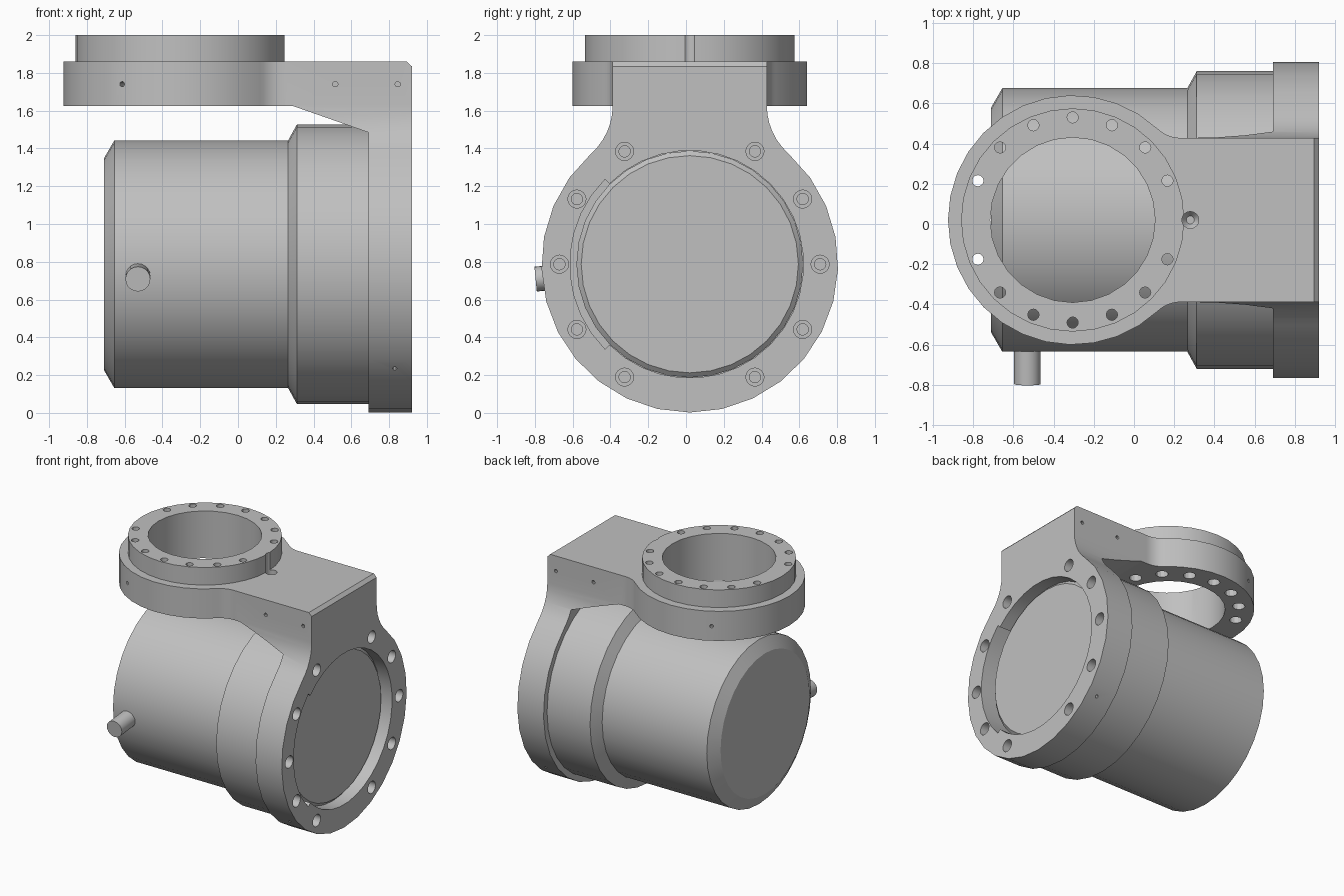
import bpy, bmesh
from math import pi, sin, cos, atan2, sqrt, radians
from mathutils import Vector, Matrix

if "Cube" in bpy.data.objects:
    bpy.data.objects.remove(bpy.data.objects["Cube"])

GREY = (0.53, 0.53, 0.53, 1)
metal = bpy.data.materials.new("plain grey metal")
metal.use_nodes = True
metal.diffuse_color = GREY
metal.node_tree.nodes["Principled BSDF"].inputs["Base Color"].default_value = GREY

CY = 0.02                              # shared centre plane
AXIS = Vector((0, CY, 0.787))          # barrel axis
RING = Vector((-0.305, CY, 0))         # mounting ring axis
X, Y, Z = Vector((1, 0, 0)), Vector((0, 1, 0)), Vector((0, 0, 1))


def finish(bm, name):
    bmesh.ops.recalc_face_normals(bm, faces=bm.faces)
    mesh = bpy.data.meshes.new(name)
    bm.to_mesh(mesh)
    bm.free()
    mesh.materials.append(metal)
    obj = bpy.data.objects.new(name, mesh)
    bpy.context.collection.objects.link(obj)
    return obj


def lathe(bm, profile, origin, direction, segs):
    """Closed turned solid from (distance, radius) pairs along a direction."""
    m = Matrix.Translation(origin) @ direction.to_track_quat('Z', 'Y').to_matrix().to_4x4()
    rings = [[bm.verts.new(m @ Vector((r * cos(2 * pi * i / segs), r * sin(2 * pi * i / segs), d)))
              for i in range(segs)] for d, r in profile]
    for a, b in zip(rings, rings[1:]):
        for i in range(segs):
            j = (i + 1) % segs
            bm.faces.new((a[i], a[j], b[j], b[i]))
    bm.faces.new(rings[0][::-1])
    bm.faces.new(rings[-1])


def turned(name, profile, origin, direction, segs):
    bm = bmesh.new()
    lathe(bm, profile, origin, direction, segs)
    return finish(bm, name)


def prism(name, points, place, d0, d1):
    """Extrude a 2D outline from d0 to d1, placed by a mapping function."""
    bm = bmesh.new()
    low = [bm.verts.new(place(u, v, d0)) for u, v in points]
    high = [bm.verts.new(place(u, v, d1)) for u, v in points]
    bm.faces.new(low)
    bm.faces.new(high)
    for i in range(len(low)):
        j = (i + 1) % len(low)
        bm.faces.new((low[i], low[j], high[j], high[i]))
    return finish(bm, name)


def arc(cu, cv, r, a0, a1, n):
    return [(cu + r * cos(a0 + (a1 - a0) * i / n), cv + r * sin(a0 + (a1 - a0) * i / n))
            for i in range(n + 1)]


def keyhole(r, half, fillet, length, n):
    """Disc with a straight arm along +u, blended by concave fillets."""
    c = sqrt((r + fillet) ** 2 - (half + fillet) ** 2)
    a = atan2(half + fillet, c)
    blend = [(length, half)] + arc(c, half + fillet, fillet, 1.5 * pi, pi + a, 6)
    rim = arc(0, 0, r, a, 2 * pi - a, n)
    return blend + rim[1:-1] + [(u, -v) for u, v in reversed(blend)]


def boolean(target, tool, operation):
    mod = target.modifiers.new(operation, 'BOOLEAN')
    mod.object, mod.operation, mod.solver = tool, operation, 'EXACT'
    bpy.context.view_layer.objects.active = target
    bpy.ops.object.modifier_apply(modifier=mod.name)
    bpy.data.objects.remove(tool)


def flange_place(u, v, d):
    return (d, CY + v, AXIS.z + u)


# Bracket: flange and upright, trimmed to the side outline
bracket = prism("bracket", keyhole(0.785, 0.408, 0.34, 1.2, 22), flange_place, 0.25, 1.0)
side = [(0.92, -0.1), (0.69, -0.1), (0.69, 1.485), (0.29, 1.625), (0.2, 1.625),
        (0.2, 1.86), (0.895, 1.86), (0.92, 1.835)]
trim = prism("side_trim", side, lambda u, v, d: (u, d, v), -1, 1)
boolean(bracket, trim, 'INTERSECT')

# Top plate and raised collar
plate = prism("top_plate", keyhole(0.62, 0.408, 0.17, 0.58, 24),
              lambda u, v, d: (RING.x + u, CY + v, d), 1.625, 1.86)
boolean(bracket, plate, 'UNION')
collar = turned("collar", [(1.7, 0.555), (2.0, 0.555)], RING, Z, 32)
boolean(bracket, collar, 'UNION')

# Ring bore and stepped flange bore
boolean(bracket, turned("ring_bore", [(1.5, 0.41), (2.1, 0.41)], RING, Z, 28), 'DIFFERENCE')
q = radians(135)
bore = arc(0, 0, 0.6, -pi / 4, 1.25 * pi, 27)
bore = [(v, u) for u, v in arc(0, 0, 0.602, -q, q, 27) + arc(0, 0, 0.635, q, 2 * pi - q, 9)]
boolean(bracket, prism("flange_bore", bore, flange_place, 0.6, 1.0), 'DIFFERENCE')

# Bolt holes, locating notch and side pin holes
bm = bmesh.new()
for k in range(12):
    if k not in (3, 9):
        a = k * pi / 6
        lathe(bm, [(0.65, 0.03), (0.80, 0.03), (0.80, 0.048), (1.0, 0.048)],
              AXIS + 0.69 * Vector((0, cos(a), sin(a))), X, 16)
for k in range(16):
    if k not in (0, 8):
        a = k * pi / 8
        lathe(bm, [(1.5, 0.045), (1.75, 0.045), (1.75, 0.028), (2.1, 0.028)],
              RING + 0.51 * Vector((cos(a), sin(a), 0)), Z, 12)
lathe(bm, [(1.77, 0.02), (1.80, 0.042), (2.1, 0.042)], Vector((0.28, CY, 0)), Z, 16)
for s in (-1, 1):
    for x in (0.515, 0.845):
        lathe(bm, [(0.35, 0.014), (0.5, 0.014)], Vector((x, CY, 1.74)), Y * s, 10)
    a = radians(120) * s
    lathe(bm, [(0.57, 0.014), (0.7, 0.014)], RING + Z * 1.74, Vector((cos(a), sin(a), 0)), 10)
    lathe(bm, [(0.73, 0.012), (0.9, 0.012)], AXIS + X * 0.83, Vector((0, s, -1)).normalized(), 10)
boolean(bracket, finish(bm, "hole_cutters"), 'DIFFERENCE')

# Barrel housing with chamfered rear, stepped shoulder and front cover
housing = turned("barrel_housing", [(-0.71, 0.56), (-0.655, 0.655), (0.265, 0.655), (0.312, 0.74),
                                    (0.69, 0.74), (0.69, 0.60), (0.82, 0.60), (0.842, 0.575)],
                 AXIS, X, 32)

# Cable outlet on the barrel's front side
tilt = radians(5.5)
outlet = turned("cable_outlet", [(0.6, 0.066), (0.82, 0.066)], AXIS - X * 0.53,
                Vector((0, -cos(tilt), -sin(tilt))), 20)

bpy.ops.object.select_all(action='DESELECT')
for obj in (bracket, housing, outlet):
    obj.select_set(True)
bpy.context.view_layer.objects.active = bracket
bpy.ops.object.shade_smooth_by_angle(angle=radians(25))
